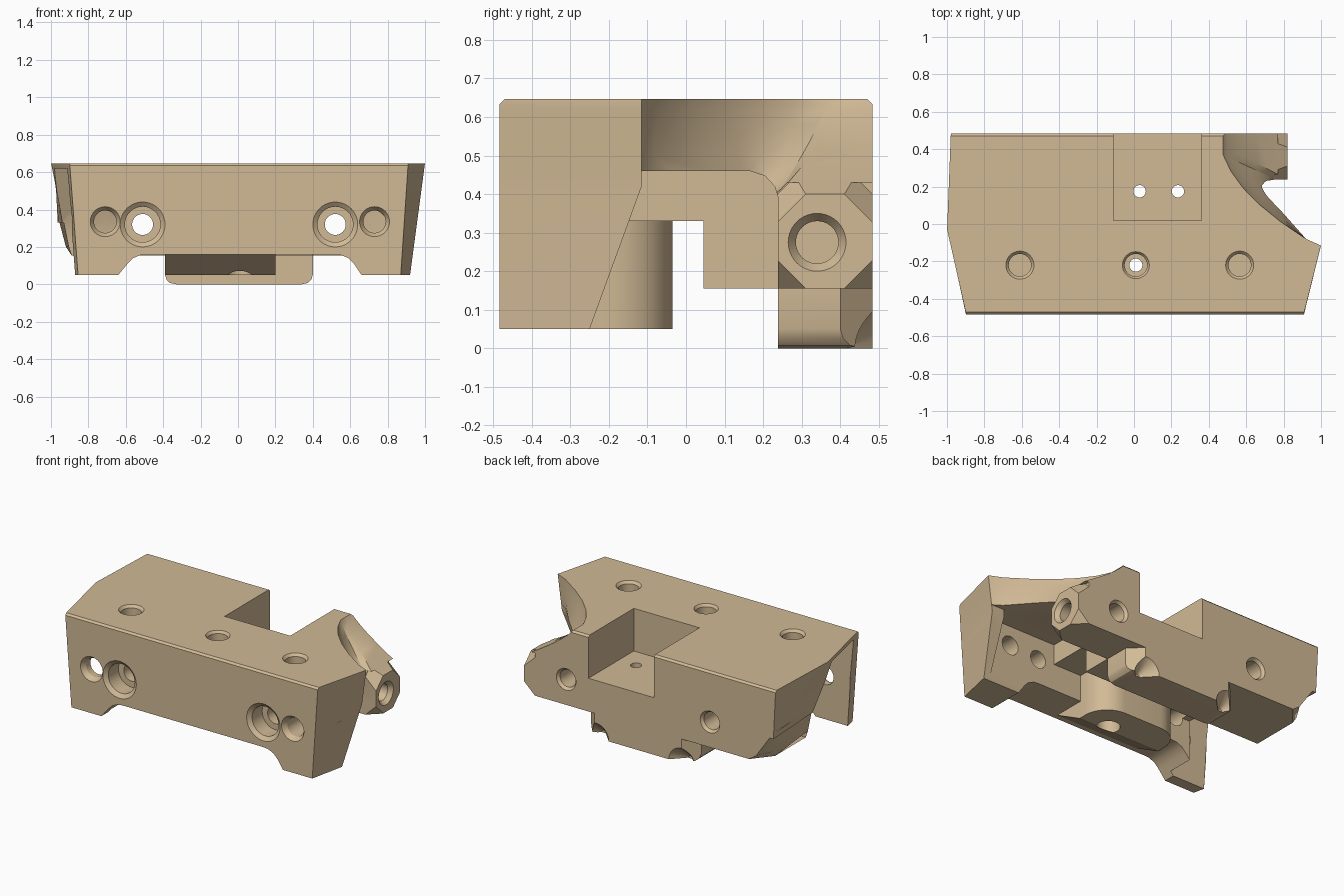
import bpy, bmesh, math
from mathutils import Vector

if "Cube" in bpy.data.objects:
    bpy.data.objects.remove(bpy.data.objects["Cube"])

tan = bpy.data.materials.new("tan")
tan.diffuse_color = (0.64, 0.49, 0.305, 1)
tan.use_nodes = True
tan.node_tree.nodes["Principled BSDF"].inputs["Base Color"].default_value = tan.diffuse_color


def loft(name, sections):
    """Solid skinned through equal-length closed sections, capped at both ends."""
    bm = bmesh.new()
    rings = [[bm.verts.new(p) for p in s] for s in sections]
    n = len(rings[0])
    for a, b in zip(rings, rings[1:]):
        for i in range(n):
            j = (i + 1) % n
            bm.faces.new((a[i], a[j], b[j], b[i]))
    bm.faces.new(rings[0][::-1])
    bm.faces.new(rings[-1])
    bmesh.ops.recalc_face_normals(bm, faces=bm.faces)
    me = bpy.data.meshes.new(name)
    bm.to_mesh(me)
    bm.free()
    ob = bpy.data.objects.new(name, me)
    bpy.context.collection.objects.link(ob)
    me.materials.append(tan)
    return ob


def along_x(name, prof, x0, x1):
    return loft(name, [[(x, y, z) for y, z in prof] for x in (x0, x1)])


def along_y(name, prof, y0, y1):
    return loft(name, [[(x, y, z) for x, z in prof] for y in (y0, y1)])


def box(name, x0, x1, y0, y1, z0, z1):
    return along_x(name, [(y0, z0), (y1, z0), (y1, z1), (y0, z1)], x0, x1)


def turned(name, axis, centre, steps, n=40):
    """Round solid along an axis; steps are (position, radius)."""
    secs = []
    for p, r in steps:
        ring = []
        for k in range(n):
            a = 2 * math.pi * k / n
            u, v = centre[0] + r * math.cos(a), centre[1] + r * math.sin(a)
            ring.append({'x': (p, u, v), 'y': (u, p, v), 'z': (u, v, p)}[axis])
        secs.append(ring)
    return loft(name, secs)


def combine(target, tool, op):
    m = target.modifiers.new("join", 'BOOLEAN')
    m.operation, m.solver, m.object = op, 'EXACT', tool
    bpy.context.view_layer.objects.active = target
    bpy.ops.object.modifier_apply(modifier=m.name)
    bpy.data.objects.remove(tool)


def add(target, tool):
    combine(target, tool, 'UNION')


def cut(target, tool):
    combine(target, tool, 'DIFFERENCE')


# Upper body: tapered slab with a concave scoop at the right rear
F, B, T = -0.483, 0.483, 0.646
p0, p1, p2 = Vector((0.92, -0.08)), Vector((0.55, 0.15)), Vector((0.475, 0.37))
high = [p0 * (1 - u) ** 2 + p1 * 2 * u * (1 - u) + p2 * u * u for u in (0, .2, .4, .6, .8, 1)]
high += [Vector((0.475, 0.42)), Vector((0.475, B))]
low = [Vector(p) for p in ((.92, -.08), (.80, .08), (.735, .16), (.715, .20),
                           (.73, .23), (.76, .238), (.822, .238), (.822, B))]


def edge_y(z):
    return -0.115 - 0.135 * max(0, 0.42 - z) / 0.37


def section(z, c=0):
    t = (0.65 - z) / 0.6
    s = min(1, (0.65 - z) / 0.25) ** 1.25
    pts = [(-0.98 + 0.03 * t, B - c), (-1 + 0.12 * t, -0.03), (-0.9 + 0.045 * t, F + c),
           (0.91 - 0.04 * t, F + c), (1.0 - 0.08 * t, edge_y(z))]
    pts += [tuple(a.lerp(b, s)) for a, b in zip(high, low)]
    pts[-1] = (pts[-1][0], B - c)
    return [(x, y, z) for x, y in pts]


body = loft("bracket_body", [section(z) for z in (.33, .40, .42, .46, .50, .54, .58, .62, T - .012)]
            + [section(T, 0.012)])

# Front plate with an arched lower edge
plate = loft("front_plate", [[(-0.9 + 0.045 * t, F, z), (0.91 - 0.04 * t, F, z),
             (1.0 - 0.08 * t, edge_y(z), z), (-0.95 + 0.045 * t, edge_y(z), z)]
             for z, t in ((0.05, 1), (0.36, 0.483))])
arch = [(-.64, -.1), (-.64, .05), (-.59, .11), (-.56, .14), (-.52, .157), (-.48, .16),
        (.51, .16), (.55, .157), (.59, .14), (.62, .11), (.66, .05), (.66, -.1)]
cut(plate, along_y("arch_cutter", arch, -0.7, 0.1))
add(body, plate)

# Rear block
add(body, loft("rear_block", [
    [(-.94, .045, .37), (-.905, .045, .2), (-.89, .045, .155), (.72, .045, .155), (.72, .045, .37)],
    [(-.965, .36, .37), (-.92, .36, .2), (-.89, .36, .155), (.72, .36, .155), (.72, .36, .37)],
    [(-.965, B, .37), (-.84, B, .19), (-.79, B, .155), (.72, B, .155), (.72, B, .37)]]))

# Hollow under the right end, leaving a sloped end flange
vault = [(.165, .46), (.205, .447), (.23, .42), (.239, .39), (.239, -.1)]
cut(body, along_x("right_hollow_cutter", [(-.24, -.1), (-.24, .46)] + vault, 0.40, 0.88))
cut(body, along_x("right_end_cutter", [(-.3, -.1), (-.25, .05), (edge_y(.42), .42), (-.115, .46)] + vault,
                  0.87, 1.3))
cut(body, box("middle_hollow_cutter", -0.63, 0.41, -0.24, 0.04, -0.1, 0.33))

# Hollow under the left end, open to the side, with a sloped rear wall
wall = [(-.41, -.1), (.046, -.1), (.046, .33)]
cut(body, along_x("left_hollow_cutter", wall + [(-.015, .46), (-.41, .46)], -1.3, -0.62))
cut(body, along_x("left_end_cutter", wall + [(-.09, .62), (-.41, .62)], -1.3, -0.69))

# Middle rib with rounded rear corners and a sloped front underside
foot = [(-.39, -.45), (.2, -.45), (.2, -.19)]
foot += [(.04 + .16 * math.cos(a), -.195 + .16 * math.sin(a)) for a in [math.radians(d) for d in range(10, 91, 10)]]
foot += [(-.23 + .16 * math.cos(a), -.195 + .16 * math.sin(a)) for a in [math.radians(d) for d in range(90, 181, 10)]]
rib = loft("middle_rib", [[(x, y, z) for x, y in foot] for z in (.05, .345)])
cut(rib, along_x("slope_cutter", [(-.6, .16), (-.45, .16), (-.25, .05), (-.25, -.1), (-.6, -.1)], -0.6, 0.5))
add(body, rib)

# Lower tongue with chamfered rear corners and scooped screw seats
tongue = [(-.39, .2), (-.39, .05), (-.382, .025), (-.365, .008), (-.33, 0), (.34, 0),
          (.375, .008), (.392, .025), (.40, .05), (.40, .2)]
tongue_ob = along_y("lower_tongue", tongue, 0.238, B)
for x, s in ((-0.39, -1), (0.40, 1)):
    cut(tongue_ob, loft("corner_cutter", [[(x + s * .01, .39, z), (x - s * .09, .49, z), (x + s * .01, .49, z)]
                                          for z in (-.1, .155)]))
add(body, tongue_ob)
for x in (-0.31, 0.31):
    cut(body, turned("seat_cutter", 'y', (x, 0.0), ((.40, .015), (B, .095), (.5, .11)), 28))

# Side boss with chamfered outer corners
add(body, box("side_boss", 0.5, 0.822, 0.238, B, 0.155, 0.40))
for y, sy in ((0.238, -1), (B, 1)):
    for z, sz in ((0.155, -1), (0.40, 1)):
        e = 0.03
        cut(body, loft("chamfer_cutter", [
            [(x, y - sy * (c + e), z + sz * e), (x, y + sy * e, z - sz * (c + e)), (x, y + sy * e, z + sz * e)]
            for x, c in ((0.745, 0), (0.83, 0.08))]))

# Open pocket at the back
cut(body, box("pocket_cutter", -0.11, 0.36, 0.02, 0.7, 0.37, 0.8))

# Holes bored from front to back
for x in (-0.51, 0.52):
    cut(body, turned("bolt_cutter", 'y', (x, 0.32),
                     ((-.6, .12), (F, .12), (F + .02, .095), (-.36, .095), (-.36, .056), (.7, .056))))
    cut(body, turned("rear_bore_cutter", 'y', (x, 0.32), ((.40, .056), (.465, .056), (B, .07), (.6, .07))))
for x in (-0.71, 0.73):
    cut(body, turned("pin_cutter", 'y', (x, 0.335),
                     ((-.6, .08), (F, .08), (F + .03, .06), (-.2, .06))))

# Holes bored from the top
for x in (-0.61, 0.565):
    cut(body, turned("top_cutter", 'z', (x, -0.22), ((.50, .06), (.63, .06), (T, .075), (.8, .075))))
cut(body, turned("centre_cutter", 'z', (0.01, -0.22),
                 ((-.1, .07), (.2, .07), (.2, .035), (.5, .035), (.5, .06), (.63, .06), (T, .072), (.8, .072))))
for x in (0.03, 0.235):
    cut(body, turned("pocket_hole_cutter", 'z', (x, 0.175), ((-.1, .033), (.6, .033)), 24))

# Side bore in the boss
cut(body, turned("boss_cutter", 'x', (0.34, 0.275), ((.62, .055), (.795, .055), (.822, .075), (.95, .075))))

bpy.ops.object.select_all(action='DESELECT')
body.select_set(True)
bpy.context.view_layer.objects.active = body
bpy.ops.object.shade_smooth_by_angle(angle=math.radians(28))
